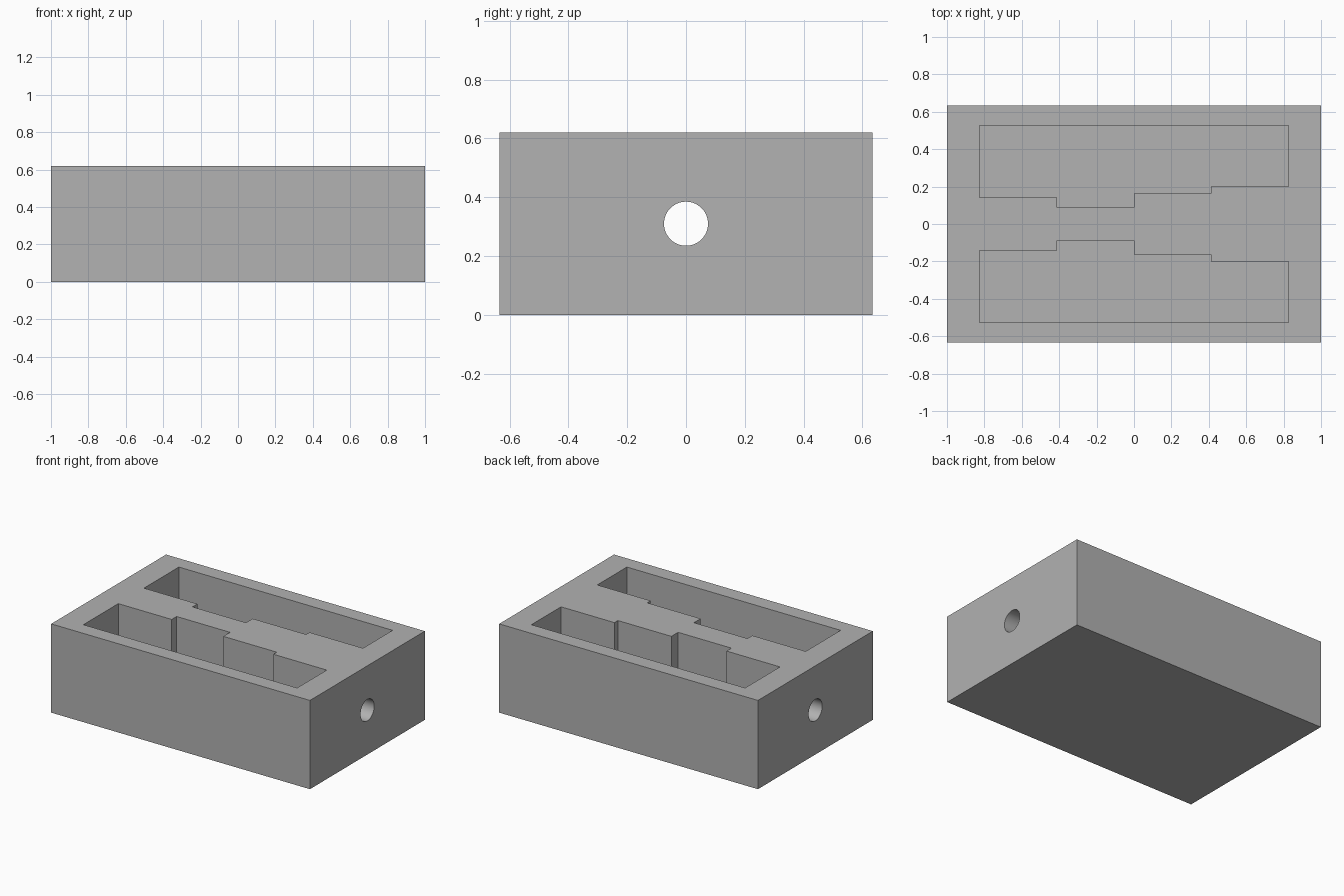
import bpy
import bmesh
import math

cube = bpy.data.objects.get("Cube")
if cube:
    bpy.data.objects.remove(cube, do_unlink=True)

HEIGHT = 0.62
FLOOR = 0.105

grey = bpy.data.materials.new("mid_grey")
grey.use_nodes = True
colour = (0.445, 0.445, 0.445, 1)
grey.diffuse_color = colour
grey.node_tree.nodes["Principled BSDF"].inputs["Base Color"].default_value = colour


def prism(name, outline, bottom, top):
    """Extrude a closed outline upward into a solid."""
    bm = bmesh.new()
    face = bm.faces.new([bm.verts.new((x, y, bottom)) for x, y in outline])
    moved = bmesh.ops.extrude_face_region(bm, geom=[face])["geom"]
    verts = [v for v in moved if isinstance(v, bmesh.types.BMVert)]
    bmesh.ops.translate(bm, verts=verts, vec=(0, 0, top - bottom))
    bmesh.ops.recalc_face_normals(bm, faces=bm.faces)
    mesh = bpy.data.meshes.new(name)
    bm.to_mesh(mesh)
    bm.free()
    mesh.materials.append(grey)
    obj = bpy.data.objects.new(name, mesh)
    bpy.context.collection.objects.link(obj)
    return obj


def cut(target, cutter):
    """Subtract the cutter, then remove it."""
    cutter.hide_render = True
    mod = target.modifiers.new("cut", "BOOLEAN")
    mod.operation = "DIFFERENCE"
    mod.solver = "EXACT"
    mod.object = cutter
    bpy.context.view_layer.objects.active = target
    bpy.ops.object.modifier_apply(modifier=mod.name)
    bpy.data.objects.remove(cutter, do_unlink=True)


# Solid block
block = prism("block", [(-1, -0.634), (1, -0.634), (1, 0.634), (-1, 0.634)], 0, HEIGHT)

# Mirrored pockets with a stepped inner wall
step = 0.413
inner_wall = [0.142, 0.088, 0.162, 0.2]
outline = [(2 * step, 0.527), (-2 * step, 0.527)]
for i, y in enumerate(inner_wall):
    outline += [((i - 2) * step, y), ((i - 1) * step, y)]
for side in (1, -1):
    cut(block, prism("pocket_cutter", [(x, y * side) for x, y in outline], FLOOR, HEIGHT + 0.1))

# Round bore through the full length of the centre rib
bpy.ops.mesh.primitive_cylinder_add(vertices=64, radius=0.075, depth=2.2,
                                    location=(0, 0, HEIGHT / 2),
                                    rotation=(0, math.pi / 2, 0))
bore = bpy.context.object
bore.name = "bore_cutter"
bore.data.materials.append(grey)
cut(block, bore)

# Smooth bore, crisp edges
bpy.ops.object.select_all(action="DESELECT")
block.select_set(True)
bpy.context.view_layer.objects.active = block
bpy.ops.object.shade_smooth_by_angle(angle=math.radians(30))
